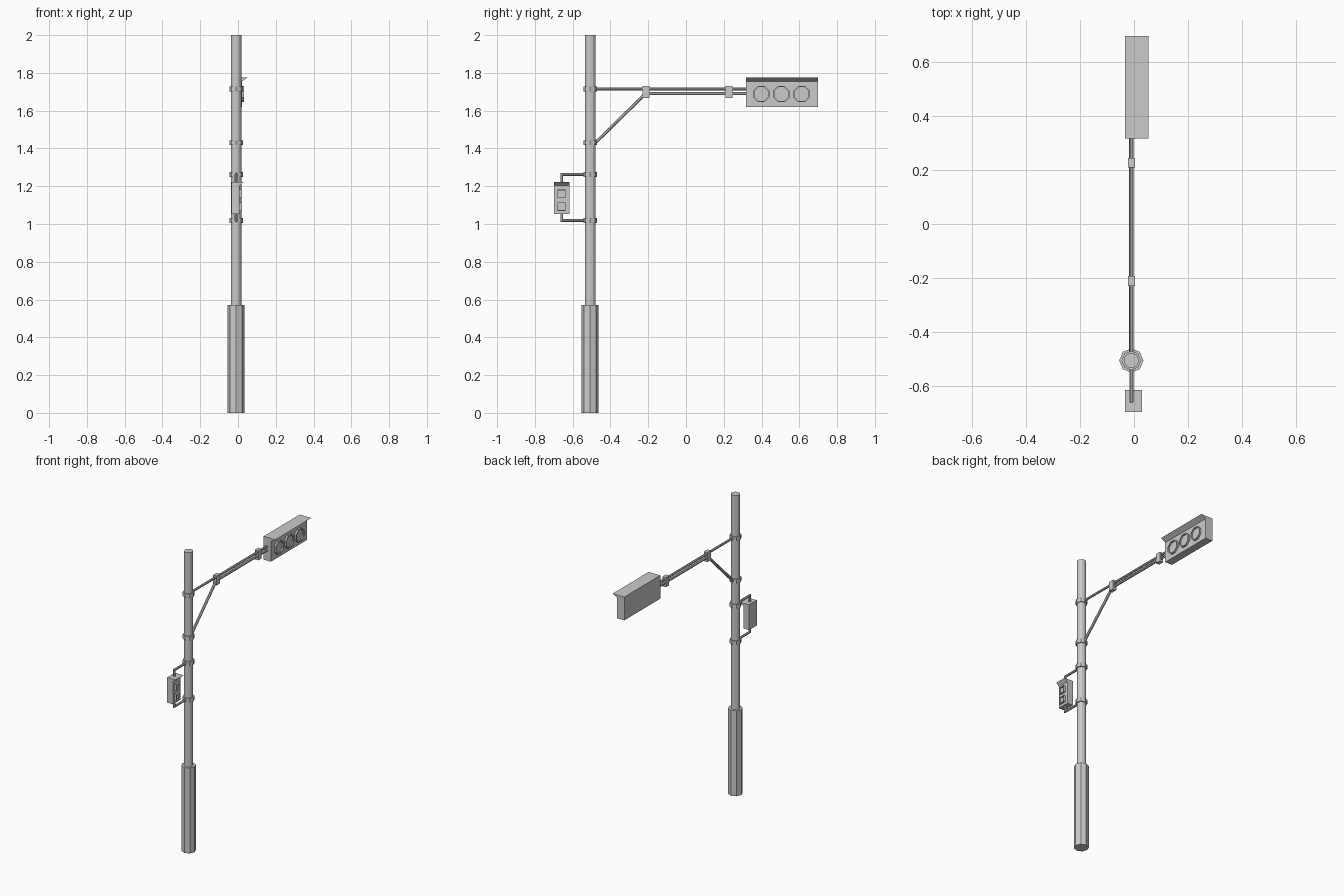
import bpy, math
from mathutils import Vector

if "Cube" in bpy.data.objects:
    bpy.data.objects.remove(bpy.data.objects["Cube"])

CX, PY = -0.01, -0.507      # pole axis


def make(name, verts, faces):
    me = bpy.data.meshes.new(name)
    me.from_pydata([tuple(v) for v in verts], [], faces)
    me.update()
    ob = bpy.data.objects.new(name, me)
    bpy.context.collection.objects.link(ob)
    return ob


def skin(name, rings, closed=False):
    """Join equal-sized rings of points; cap the ends or close the loop."""
    n, m = len(rings[0]), len(rings)
    verts = [p for r in rings for p in r]
    faces = []
    for i in range(m if closed else m - 1):
        a, b = i * n, (i + 1) % m * n
        faces += [(a + j, a + (j + 1) % n, b + (j + 1) % n, b + j) for j in range(n)]
    if not closed:
        faces += [tuple(range(n))[::-1], tuple(range((m - 1) * n, m * n))]
    ob = make(name, verts, faces)
    import bmesh
    bm = bmesh.new()
    bm.from_mesh(ob.data)
    bmesh.ops.recalc_face_normals(bm, faces=bm.faces[:])
    bm.to_mesh(ob.data)
    bm.free()
    return ob


def column(name, r, z0, z1, sides):
    def ring(z):
        return [(CX + r * math.cos(2 * math.pi * k / sides),
                 PY + r * math.sin(2 * math.pi * k / sides), z) for k in range(sides)]
    return skin(name, [ring(z0), ring(z1)])


def tube(name, path, r, sides=8):
    """Mitred round tube along a path of (y, z) points."""
    pts = [Vector(p) for p in path]
    rings = []
    for i, p in enumerate(pts):
        d0 = (p - pts[i - 1]).normalized() if i else (pts[1] - p).normalized()
        d1 = (pts[i + 1] - p).normalized() if i < len(pts) - 1 else d0
        t = (d0 + d1).normalized()
        nrm = Vector((-t.y, t.x)) / t.dot(d0)
        ring = []
        for k in range(sides):
            a = 2 * math.pi * (k + 0.5) / sides
            q = p + nrm * r * math.sin(a)
            ring.append((CX + r * math.cos(a), q.x, q.y))
        rings.append(ring)
    return skin(name, rings)


def extrude_y(name, profile, y0, y1):
    return skin(name, [[(x, y, z) for x, z in profile] for y in (y0, y1)])


def lamp(name, y, z, r, x0, x1, sides, depth, rim):
    """Raised rim with a recessed lens, facing +x."""
    def ring(x, rr):
        return [(x, y + rr * math.cos(2 * math.pi * (k + 0.5) / sides),
                 z + rr * math.sin(2 * math.pi * (k + 0.5) / sides)) for k in range(sides)]
    return skin(name, [ring(x0, r), ring(x1, r), ring(x1, r - rim), ring(x1 - depth, r - rim)])


# pole and base sleeve
column("pole", 0.028, 0.5, 2.0, 12)
column("pole_base", 0.045, 0.0, 0.57, 8)

# clamps around the pole
for i, z in enumerate((1.018, 1.262, 1.43, 1.714)):
    column(f"pole_clamp_{i}", 0.036, z - 0.013, z + 0.013, 8)

# signal arm: upper rod, lower rod bending down into the brace
tube("upper_arm", [(PY, 1.714), (0.33, 1.714)], 0.008)
tube("lower_arm", [(PY + 0.01, 1.413), (-0.215, 1.69), (0.33, 1.69)], 0.009)
for i, y in enumerate((-0.212, 0.228)):
    extrude_y(f"arm_bracket_{i}", [(CX - 0.013, 1.666), (CX + 0.013, 1.666),
                                   (CX + 0.013, 1.73), (CX - 0.013, 1.73)],
              y - 0.018, y + 0.018)

# traffic signal: housing with wedge visor along the top, three lamps
extrude_y("signal_housing", [(-0.033, 1.62), (0.02, 1.62), (0.02, 1.755),
                             (0.053, 1.776), (-0.033, 1.776)], 0.318, 0.698)
for i, y in enumerate((0.398, 0.505, 0.612)):
    lamp(f"signal_lamp_{i}", y, 1.688, 0.047, 0.015, 0.031, 8, 0.009, 0.008)

# pedestrian signal: pipes, housing with visor, two square lamps
for nm, z, ze in (("upper", 1.262, 1.2), ("lower", 1.018, 1.08)):
    tube(f"{nm}_box_pipe", [(PY, z), (-0.658, z), (-0.658, ze)], 0.008)
extrude_y("crossing_box", [(-0.034, 1.053), (0.008, 1.053), (0.008, 1.203),
                           (0.029, 1.222), (-0.034, 1.222)], -0.698, -0.617)
for i, z in enumerate((1.16, 1.092)):
    lamp(f"crossing_lamp_{i}", -0.659, z, 0.031, 0.004, 0.021, 4, 0.008, 0.005)
